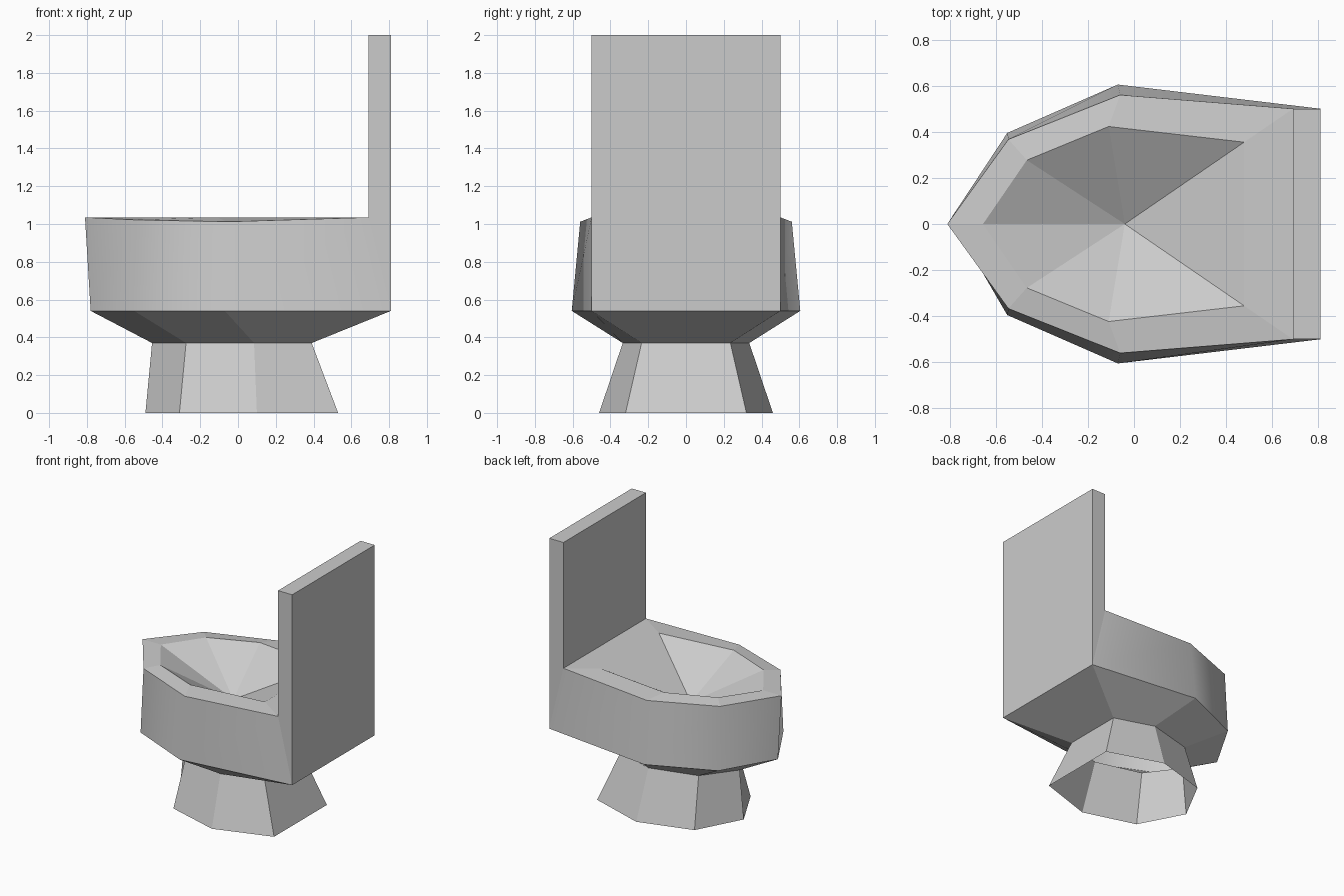
import bpy, bmesh

if "Cube" in bpy.data.objects:
    bpy.data.objects.remove(bpy.data.objects["Cube"])

mat = bpy.data.materials.new("light grey")
mat.diffuse_color = (0.6, 0.6, 0.6, 1)
mat.use_nodes = True
mat.node_tree.nodes["Principled BSDF"].inputs["Base Color"].default_value = mat.diffuse_color


def finish(name, bm):
    mesh = bpy.data.meshes.new(name)
    bm.to_mesh(mesh)
    bm.free()
    mesh.materials.append(mat)
    ob = bpy.data.objects.new(name, mesh)
    bpy.context.collection.objects.link(ob)
    return ob


def ring(bm, half):
    """Seven-sided ring: nose point on the centre line, then mirrored pairs."""
    pts = [(x, -y, z) for x, y, z in half] + list(reversed(half[1:]))
    return [bm.verts.new(p) for p in pts]


def loft(bm, a, b, skip=()):
    n = len(a)
    return [bm.faces.new((a[i], a[(i + 1) % n], b[(i + 1) % n], b[i]))
            for i in range(n) if i not in skip]


NECK = [(-.455, 0, .37), (-.275, .24, .37), (.085, .335, .37), (.39, .235, .37)]
FOOT = [(-.49, 0, 0), (-.31, .34, 0), (.10, .46, 0), (.53, .32, 0)]
BELLY = [(-.78, 0, .54), (-.55, .395, .54), (-.07, .605, .54), (.81, .5, .54)]
RIM = [(-.81, 0, 1.035), (-.545, .367, 1.022), (-.06, .56, 1.012), (.69, .5, 1.035)]
INNER = [(-.655, 0, 1.035), (-.465, .277, 1.035), (-.11, .423, 1.035), (.478, .355, 1.035)]

# Pedestal: flared, open underneath
bm = bmesh.new()
loft(bm, ring(bm, FOOT), ring(bm, NECK))
finish("pedestal", bm)

# Bowl: flared underside, side wall, rim and faceted basin
bm = bmesh.new()
neck, belly, rim, inner = (ring(bm, r) for r in (NECK, BELLY, RIM, INNER))
loft(bm, neck, belly)
wall = loft(bm, belly, rim, skip=(3,))
for f in wall:
    f.smooth = True
bm.edges.get((belly[0], rim[0])).smooth = False
loft(bm, rim, inner)
drain = bm.verts.new((-.04, 0, .78))
for i in range(7):
    bm.faces.new((inner[i], inner[(i + 1) % 7], drain))
finish("bowl", bm)

# Tank: upright slab whose back runs down to the belly of the bowl
bm = bmesh.new()
profile = [(.81, .54), (.81, 2), (.69, 2), (.69, 1.035)]
left = [bm.verts.new((x, -.5, z)) for x, z in profile]
right = [bm.verts.new((x, .5, z)) for x, z in profile]
bm.faces.new(left)
bm.faces.new(right[::-1])
for i in range(3):
    bm.faces.new((left[i], right[i], right[i + 1], left[i + 1]))
bmesh.ops.recalc_face_normals(bm, faces=bm.faces)
finish("tank", bm)
